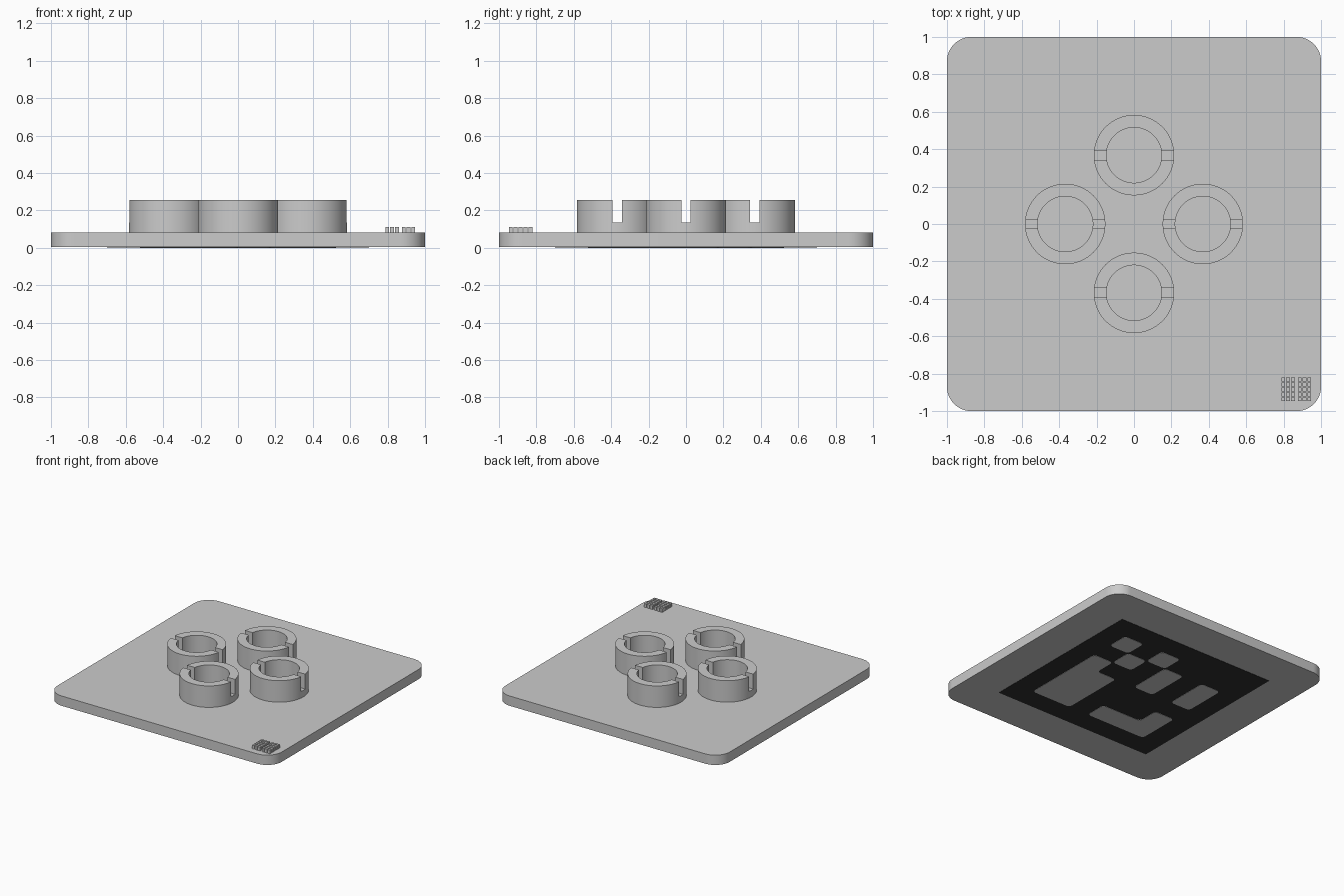
import bpy
import bmesh
import math

cube = bpy.data.objects.get("Cube")
if cube:
    bpy.data.objects.remove(cube, do_unlink=True)


def make_material(name, rgb):
    mat = bpy.data.materials.new(name)
    mat.use_nodes = True
    color = (*rgb, 1.0)
    mat.diffuse_color = color
    mat.node_tree.nodes["Principled BSDF"].inputs["Base Color"].default_value = color
    return mat


grey = make_material("light grey", (0.6, 0.6, 0.6))
black = make_material("black", (0.03, 0.03, 0.03))


def add_object(name, bm, mat):
    bmesh.ops.recalc_face_normals(bm, faces=bm.faces)
    mesh = bpy.data.meshes.new(name)
    bm.to_mesh(mesh)
    bm.free()
    mesh.materials.append(mat)
    obj = bpy.data.objects.new(name, mesh)
    bpy.context.collection.objects.link(obj)
    return obj


def prism(name, outline, bottom, top, mat, radius=0.0, segments=4):
    """Extruded outline with optionally rounded corners."""
    bm = bmesh.new()
    bm.faces.new([bm.verts.new((x, y, bottom)) for x, y in outline])
    if radius:
        bmesh.ops.bevel(bm, geom=bm.verts[:], offset=radius, segments=segments,
                        profile=0.5, affect='VERTICES')
    lift = bmesh.ops.extrude_face_region(bm, geom=bm.faces[:])["geom"]
    verts = [v for v in lift if isinstance(v, bmesh.types.BMVert)]
    bmesh.ops.translate(bm, verts=verts, vec=(0, 0, top - bottom))
    return add_object(name, bm, mat)


def rectangle(x0, y0, x1, y1):
    return [(x0, y0), (x1, y0), (x1, y1), (x0, y1)]


def smooth(obj):
    bpy.ops.object.select_all(action='DESELECT')
    obj.select_set(True)
    bpy.context.view_layer.objects.active = obj
    bpy.ops.object.shade_smooth_by_angle(angle=math.radians(30))


# Base plate with rounded corners
PLATE_TOP = 0.083
MARK = 0.002
plate = prism("base_plate", rectangle(-1, -1, 1, 1), 2 * MARK, PLATE_TOP, grey, 0.13, 12)
smooth(plate)

# Dark square on the underside, with pale patches laid out on a cell grid
HALF = 0.7
CELL = HALF / 4
prism("underside_square", rectangle(-HALF, -HALF, HALF, HALF), MARK, 2 * MARK, black)

patches = [
    rectangle(1, 2, 2, 4),
    rectangle(3, 2, 4, 4),
    rectangle(4, 1, 5, 2),
    rectangle(5, 2, 6, 3),
    rectangle(6, 1, 7, 2),
    [(1, 5), (2, 5), (2, 6), (4, 6), (4, 7), (1, 7)],
    [(5, 4), (6, 4), (6, 3), (7, 3), (7, 7), (5, 7)],
]
for i, cells in enumerate(patches):
    outline = [(u * CELL - HALF, HALF - v * CELL) for u, v in cells]
    prism(f"underside_patch_{i + 1}", outline, 0, MARK, grey, 0.03)

# One ring socket, lathed as a square-section loop
OUTER, INNER, RING_TOP, SIDES = 0.215, 0.148, 0.256, 64
bm = bmesh.new()
loops = []
for r, z in ((OUTER, 0.07), (OUTER, RING_TOP), (INNER, RING_TOP), (INNER, 0.07)):
    angles = [math.tau * k / SIDES for k in range(SIDES)]
    loops.append([bm.verts.new((r * math.cos(a), r * math.sin(a), z)) for a in angles])
for j in range(4):
    a, b = loops[j], loops[(j + 1) % 4]
    for k in range(SIDES):
        n = (k + 1) % SIDES
        bm.faces.new((a[k], a[n], b[n], b[k]))
ring = add_object("ring_socket", bm, grey)

# Slot across both sides of the ring
cutter = prism("slot_cutter", rectangle(-0.3, -0.025, 0.3, 0.025), 0.136, 0.3, grey)
cutter.hide_render = True
slot = ring.modifiers.new("slot", 'BOOLEAN')
slot.operation = 'DIFFERENCE'
slot.solver = 'EXACT'
slot.object = cutter
graph = bpy.context.evaluated_depsgraph_get()
ring_mesh = bpy.data.meshes.new_from_object(ring.evaluated_get(graph))
bpy.data.objects.remove(ring, do_unlink=True)
bpy.data.objects.remove(cutter, do_unlink=True)

# Four sockets in a diamond
OFFSET = 0.368
for side, dx, dy in (("left", 1, 0), ("right", -1, 0), ("back", 0, 1), ("front", 0, -1)):
    socket = bpy.data.objects.new(f"{side}_ring_socket", ring_mesh.copy())
    socket.location = (dx * OFFSET, dy * OFFSET, 0)
    bpy.context.collection.objects.link(socket)
    smooth(socket)

# Small raised studs in the front corner, in two groups of columns
bm = bmesh.new()
for group in (0.798, 0.886):
    for col in range(3):
        for row in range(5):
            made = bmesh.ops.create_cube(bm, size=1)["verts"]
            bmesh.ops.scale(bm, verts=made, vec=(0.021, 0.021, 0.035))
            bmesh.ops.translate(bm, verts=made, vec=(
                group + col * 0.0255, -0.832 - row * 0.0262, PLATE_TOP + 0.0115))
add_object("corner_studs", bm, grey)
